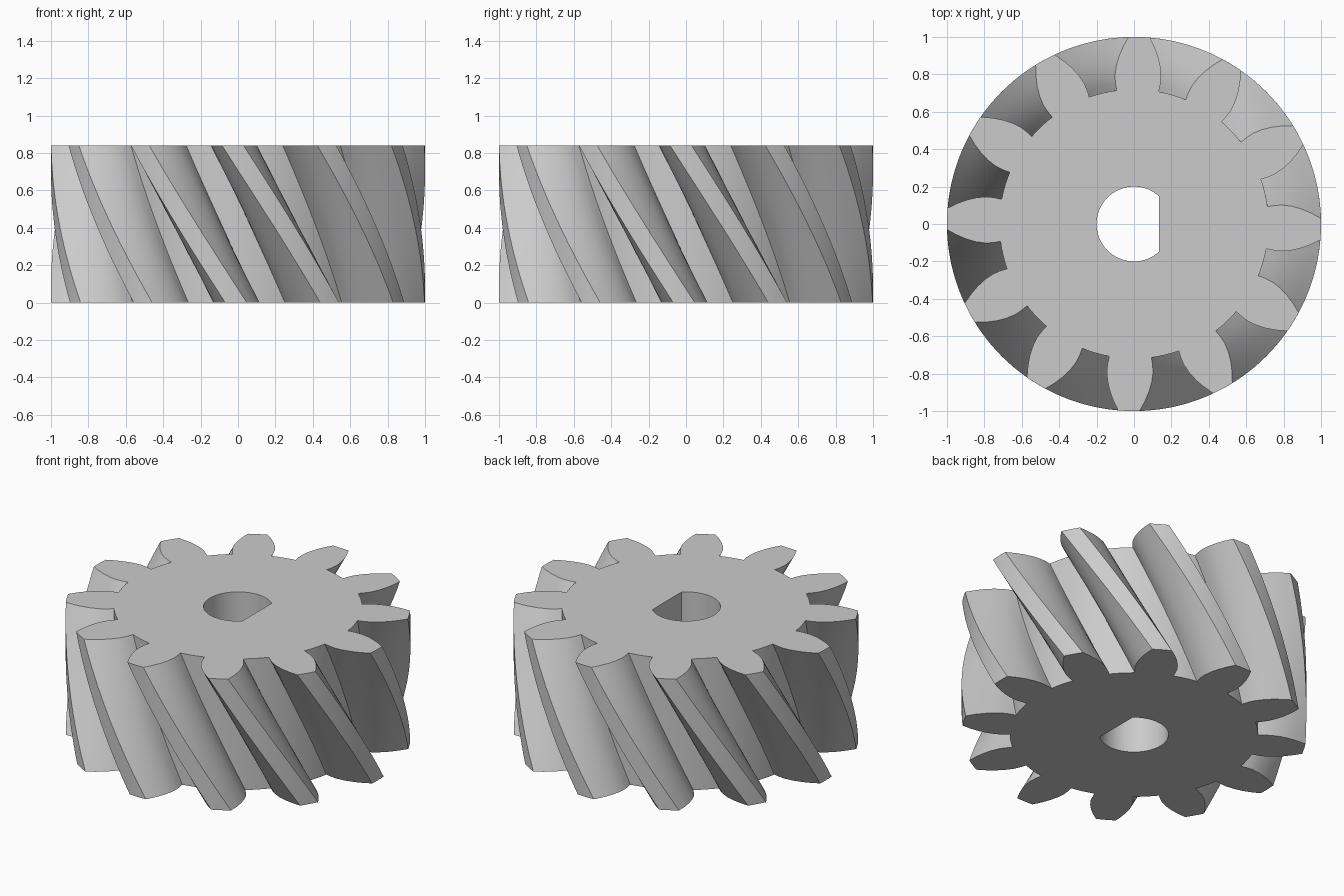
import bpy
import bmesh
from math import radians, pi, sin, cos, acos

if "Cube" in bpy.data.objects:
    bpy.data.objects.remove(bpy.data.objects["Cube"], do_unlink=True)

TEETH, HEIGHT, TWIST, PHASE = 12, 0.84, radians(31), radians(28.4)
LAYERS = 28
BORE, FLAT_X = 0.2, 0.135

# Half a tooth: (radius, half angle in degrees), from root to tip
FLANK = [(0.72, 9.0), (0.76, 9.1), (0.80, 8.9), (0.85, 8.0),
         (0.90, 6.7), (0.95, 5.1), (1.0, 3.3)]


def gear_outline():
    """Outline of all the teeth as (radius, angle), counter-clockwise."""
    tip_r, tip_a = FLANK[-1]
    root_r, root_a = FLANK[0]
    gap = 360 / TEETH - 2 * root_a
    tooth = [(r, -a) for r, a in FLANK]
    tooth += [(tip_r, tip_a * k) for k in (-0.5, 0, 0.5)]
    tooth += [(r, a) for r, a in reversed(FLANK)]
    tooth += [(root_r, root_a + gap * k / 4) for k in (1, 2, 3)]
    return [(r, PHASE + radians(a) + 2 * pi * t / TEETH)
            for t in range(TEETH) for r, a in tooth]


def bore_outline():
    """Round hole with one flat on its +x side."""
    start = acos(FLAT_X / BORE)
    steps = 48
    return [(BORE, start + (2 * pi - 2 * start) * k / steps)
            for k in range(steps + 1)]


def add_wall(bm, outline, twist, layers):
    """Stack rings of the outline, turning as they descend; return the end edges."""
    rings = []
    for k in range(layers + 1):
        f = k / layers
        turn = twist * (1 - f)
        rings.append([bm.verts.new((r * cos(a + turn), r * sin(a + turn), HEIGHT * f))
                      for r, a in outline])
    n = len(outline)
    for low, high in zip(rings, rings[1:]):
        for i in range(n):
            j = (i + 1) % n
            bm.faces.new((low[i], low[j], high[j], high[i]))
    return [[bm.edges.get((ring[i], ring[(i + 1) % n])) for i in range(n)]
            for ring in (rings[0], rings[-1])]


bm = bmesh.new()
teeth_ends = add_wall(bm, gear_outline(), TWIST, LAYERS)
bore_ends = add_wall(bm, bore_outline(), 0, 1)

# Flat end faces between the teeth and the bore
for outer, inner in zip(teeth_ends, bore_ends):
    bmesh.ops.triangle_fill(bm, edges=outer + inner, use_beauty=True)
bmesh.ops.recalc_face_normals(bm, faces=bm.faces)

mesh = bpy.data.meshes.new("helical_gear")
bm.to_mesh(mesh)
bm.free()
gear = bpy.data.objects.new("helical_gear", mesh)
bpy.context.collection.objects.link(gear)

# Plain grey metal
grey = bpy.data.materials.new("light_grey")
grey.use_nodes = True
color = (0.6, 0.6, 0.6, 1)
grey.diffuse_color = color
grey.node_tree.nodes["Principled BSDF"].inputs["Base Color"].default_value = color
mesh.materials.append(grey)

bpy.ops.object.select_all(action='DESELECT')
gear.select_set(True)
bpy.context.view_layer.objects.active = gear
bpy.ops.object.shade_smooth_by_angle(angle=radians(30))
